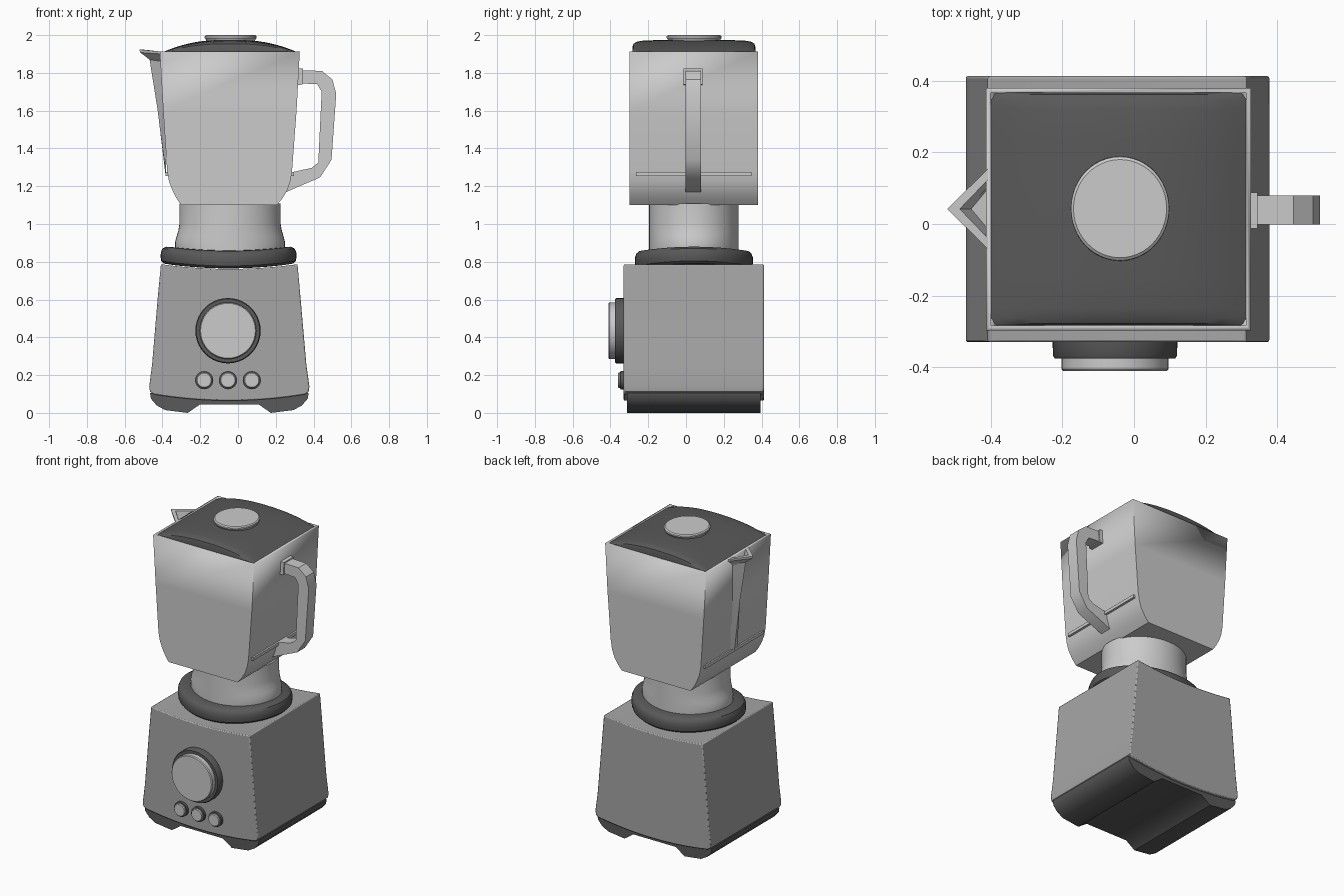
import bpy, bmesh, math

if "Cube" in bpy.data.objects:
    bpy.data.objects.remove(bpy.data.objects["Cube"])

CX, CY = -0.05, 0.042          # centre of the blender body


def material(name, v):
    m = bpy.data.materials.new(name)
    m.diffuse_color = (v, v, v, 1)
    m.use_nodes = True
    m.node_tree.nodes["Principled BSDF"].inputs["Base Color"].default_value = m.diffuse_color
    return m


LIGHT, MID, DARK = material("light_grey", 0.6), material("mid_grey", 0.38), material("dark_grey", 0.1)


def finish(name, bm, mat, bevel=0.0, angle=35):
    bmesh.ops.recalc_face_normals(bm, faces=bm.faces)
    me = bpy.data.meshes.new(name)
    bm.to_mesh(me)
    bm.free()
    me.materials.append(mat)
    ob = bpy.data.objects.new(name, me)
    bpy.context.collection.objects.link(ob)
    bpy.ops.object.select_all(action='DESELECT')
    bpy.context.view_layer.objects.active = ob
    ob.select_set(True)
    bpy.ops.object.shade_smooth_by_angle(angle=math.radians(angle))
    if bevel:
        b = ob.modifiers.new("bevel", 'BEVEL')
        b.width, b.segments, b.limit_method, b.angle_limit = bevel, 2, 'ANGLE', math.radians(50)
    return ob


def prism(name, pts, y0, y1, mat, bevel=0.0):
    """Front-view outline (x, z) extruded from y0 to y1."""
    bm = bmesh.new()
    f = bm.faces.new([bm.verts.new((x, y0, z)) for x, z in pts])
    ext = bmesh.ops.extrude_face_region(bm, geom=[f])["geom"]
    bmesh.ops.translate(bm, vec=(0, y1 - y0, 0), verts=[v for v in ext if isinstance(v, bmesh.types.BMVert)])
    return finish(name, bm, mat, bevel)


def skin(bm, rings, closed=True):
    for a, b in zip(rings, rings[1:]):
        n = len(a)
        for i in range(n if closed else n - 1):
            j = (i + 1) % n
            bm.faces.new((a[i], a[j], b[j], b[i]))


def oval(name, prof, cx, cy, mat, saddle=0.0, n=48):
    """Stack of ovals (rx, ry, z); saddle lifts the left and right ends."""
    bm = bmesh.new()
    rings = []
    for rx, ry, z in prof:
        ts = [2 * math.pi * i / n for i in range(n)]
        rings.append([bm.verts.new((cx + rx * math.cos(t), cy + ry * math.sin(t),
                                    z + saddle * (rx * math.cos(t) / 0.36) ** 2)) for t in ts])
    skin(bm, rings)
    bm.faces.new(rings[0])
    bm.faces.new(rings[-1])
    return finish(name, bm, mat)


def dial(name, x, z, prof, mat):
    """Round control on the front panel, profile of (radius, y)."""
    bm = bmesh.new()
    ts = [2 * math.pi * i / 40 for i in range(40)]
    rings = [[bm.verts.new((x + r * math.cos(t), y, z + r * math.sin(t))) for t in ts] for r, y in prof]
    skin(bm, rings)
    bm.faces.new(rings[0])
    bm.faces.new(rings[-1])
    return finish(name, bm, mat)


def arc(x0, x1, z_end, z_mid, n=16, p=2.0):
    """Points from x0 to x1 bowed between the end and middle heights."""
    us = [-1 + 2 * i / n for i in range(n + 1)]
    return [((x0 + x1) / 2 + u * (x1 - x0) / 2, z_mid + (z_end - z_mid) * abs(u) ** p) for u in us]


# motor housing with dished top and bowed bottom
top = arc(-0.408, 0.315, 0.787, 0.762)
bottom = arc(-0.445, 0.355, 0.098, 0.065)[::-1]
prism("motor_housing", top + [(0.33, 0.62), (0.362, 0.255), (0.378, 0.14), (0.374, 0.112)] + bottom
      + [(-0.466, 0.112), (-0.47, 0.14), (-0.455, 0.255), (-0.424, 0.62)], -0.33, 0.413, MID, 0.006)

# dark foot plate with two runners
half = [(0.42, 0.105), (0.415, 0.075), (0.385, 0.04), (0.34, 0.015), (0.22, 0.0), (0.155, 0.045)]
prism("foot_plate", [(CX + 0.004 + x, z) for x, z in half] + [(CX + 0.004 - x, z) for x, z in half[::-1]],
      -0.313, 0.395, DARK)

# collar ring and neck
oval("collar_ring", [(0.36 * s, 0.313 * s, z) for s, z in
                     [(0.8, 0.765), (0.95, 0.766), (0.99, 0.778), (1, 0.80), (0.995, 0.825),
                      (0.97, 0.845), (0.92, 0.857), (0.75, 0.86)]], CX, CY, DARK, 0.027)
oval("neck", [(0.285, 0.237, 0.84), (0.291, 0.237, 0.875), (0.291, 0.237, 0.905), (0.283, 0.237, 0.935),
              (0.274, 0.237, 0.965), (0.268, 0.237, 1.0), (0.268, 0.237, 1.108)], CX + 0.008, CY, LIGHT)

# speed dial and buttons
dial("dial_rim", -0.053, 0.435, [(0.173, -0.32), (0.173, -0.368), (0.168, -0.376), (0.15, -0.376)], DARK)
dial("speed_dial", -0.053, 0.435, [(0.15, -0.35), (0.15, -0.405), (0.145, -0.411)], LIGHT)
for i in (-1, 0, 1):
    x = -0.053 + 0.126 * i
    dial(f"button_rim_{i + 2}", x, 0.173, [(0.048, -0.32), (0.048, -0.347), (0.04, -0.349)], DARK)
    dial(f"button_{i + 2}", x, 0.173, [(0.041, -0.33), (0.041, -0.355), (0.037, -0.36)], LIGHT)

# square jar, open at the top
bm = bmesh.new()
J0, J1 = -0.298, 0.38
rings = [[bm.verts.new(c) for c in ((a, J0, z), (b, J0, z), (b, J1, z), (a, J1, z))] for z, a, b in
         [(1.10, -0.30, 0.205), (1.135, -0.325, 0.235), (1.18, -0.348, 0.262), (1.225, -0.365, 0.277),
          (1.28, -0.375, 0.286), (1.6, -0.396, 0.31), (1.912, -0.414, 0.327)]]
skin(bm, rings)
bm.faces.new(rings[0])
jar = finish("jar", bm, LIGHT)
s = jar.modifiers.new("wall", 'SOLIDIFY')
s.thickness, s.offset = 0.02, -1

# thin ledges low on the jar sides
for name, x0, x1 in (("right_ledge", 0.27, 0.297), ("left_ledge", -0.384, -0.36)):
    prism(name, [(x0, 1.255), (x1, 1.255), (x1, 1.275), (x0, 1.275)], -0.265, 0.347, LIGHT)

# domed lid with softened rim: rows along x, bowed sections along y
bm = bmesh.new()
rows = []
for y, inset, k in [(-0.283, 0.02, -0.3), (-0.283, 0.02, 0.45), (-0.278, 0.012, 0.68), (-0.262, 0.003, 0.83),
                    (-0.235, 0, 0.91), (-0.15, 0, 0.97), (0.042, 0, 1.0), (0.235, 0, 0.97), (0.32, 0, 0.91),
                    (0.346, 0.003, 0.83), (0.362, 0.012, 0.68), (0.367, 0.02, 0.45), (0.367, 0.02, -0.3)]:
    line = arc(-0.402 + inset, 0.317 - inset, 1.908, 1.908 + 0.068 * k, 20, 2.4)
    rows.append([bm.verts.new((x, y, z)) for x, z in line])
skin(bm, rows, closed=False)
base = [bm.verts.new((x, y, 1.885)) for x, y in ((-0.385, -0.27), (0.30, -0.27), (0.30, 0.355), (-0.385, 0.355))]
bm.faces.new(base)
finish("lid", bm, DARK)
oval("lid_cap", [(0.125, 0.135, 1.96), (0.132, 0.14, 1.978), (0.138, 0.146, 1.986), (0.137, 0.145, 1.994),
                 (0.13, 0.137, 2.0)], -0.039, 0.043, LIGHT)

# handle
outer = [(0.315, 1.815), (0.445, 1.81), (0.50, 1.765), (0.52, 1.69), (0.495, 1.34), (0.435, 1.247), (0.245, 1.165)]
inner = [(0.275, 1.272), (0.39, 1.297), (0.425, 1.325), (0.443, 1.70), (0.42, 1.74), (0.315, 1.745)]
prism("handle", outer + inner, -0.002, 0.08, LIGHT)
prism("handle_mount", [(0.31, 1.825), (0.345, 1.822), (0.342, 1.738), (0.30, 1.735)], -0.012, 0.088, LIGHT)

# pouring spout: V-shaped lip tapering into a ridge down the jar side
bm = bmesh.new()
SY = 0.042
sections = [  # back x, tip x, half width, back z, tip z
    (-0.38, -0.384, 0.035, 1.26, 1.26), (-0.39, -0.425, 0.045, 1.6, 1.6), (-0.40, -0.468, 0.07, 1.86, 1.87),
    (-0.405, -0.518, 0.115, 1.90, 1.908), (-0.405, -0.522, 0.115, 1.912, 1.924),
    (-0.405, -0.487, 0.085, 1.912, 1.922), (-0.405, -0.455, 0.06, 1.84, 1.85)]
rings = [[bm.verts.new(c) for c in ((xb, SY - w, zb), (xt, SY, zt), (xb, SY + w, zb))]
         for xb, xt, w, zb, zt in sections]
skin(bm, rings, closed=False)
bm.faces.new(rings[0])
bm.faces.new(rings[-1])
finish("spout", bm, LIGHT, angle=25)
